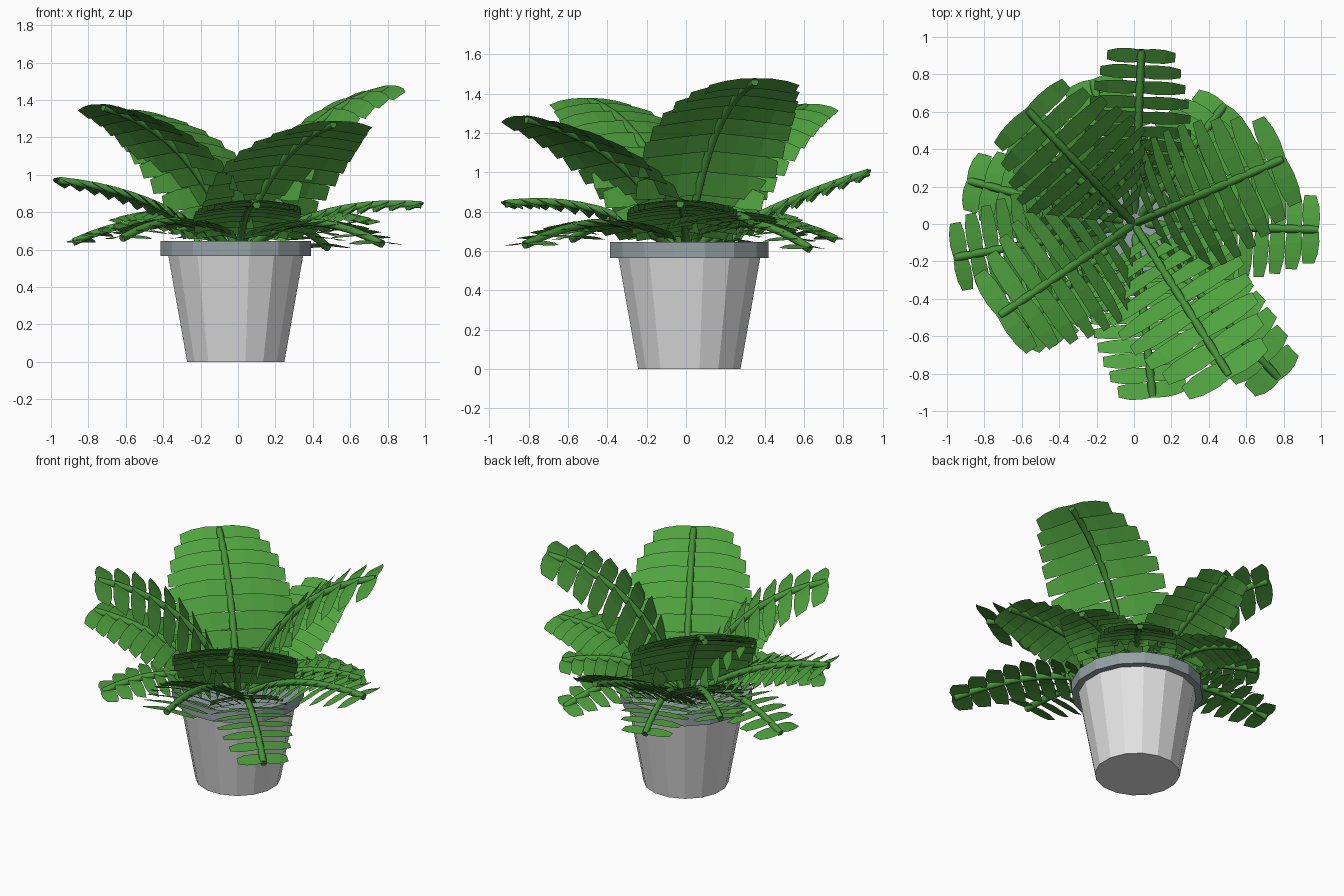
import bpy, bmesh
from math import pi
from mathutils import Vector, Matrix

if "Cube" in bpy.data.objects:
    bpy.data.objects.remove(bpy.data.objects["Cube"])


def material(name, rgb):
    m = bpy.data.materials.new(name)
    m.use_nodes = True
    m.diffuse_color = (*rgb, 1)
    m.node_tree.nodes["Principled BSDF"].inputs["Base Color"].default_value = (*rgb, 1)
    return m


LEAF = material("leaf green", (0.08, 0.365, 0.05))
STEM = material("stem green", (0.065, 0.30, 0.042))
POT = material("pale grey", (0.77, 0.77, 0.77))
RIM = material("blue grey", (0.30, 0.36, 0.38))


def add_mesh(name, bm, mat):
    mesh = bpy.data.meshes.new(name)
    bm.to_mesh(mesh)
    bm.free()
    mesh.materials.append(mat)
    obj = bpy.data.objects.new(name, mesh)
    bpy.context.collection.objects.link(obj)
    return obj


def lathe(name, profile, mat, sides=16):
    """Turn a radius/height profile into a faceted solid, capped at both ends."""
    bm = bmesh.new()
    rings = []
    for r, z in profile:
        rings.append([bm.verts.new(Matrix.Rotation(2 * pi * (i + 0.5) / sides, 3, 'Z')
                                   @ Vector((r, 0, z))) for i in range(sides)])
    for a, b in zip(rings, rings[1:]):
        for i in range(sides):
            j = (i + 1) % sides
            bm.faces.new((a[i], a[j], b[j], b[i]))
    bm.faces.new(rings[0][::-1])
    bm.faces.new(rings[-1])
    obj = add_mesh(name, bm, mat)
    obj.location = (-0.012, 0.017, 0)


# Pot body, and its rim with the filled top
lathe("pot", [(0.265, 0), (0.368, 0.57)], POT)
lathe("pot_rim", [(0.36, 0.565), (0.41, 0.565), (0.41, 0.645), (0.36, 0.645), (0.35, 0.625)], RIM)


def frond(name, tip, arch, bend, root, half_width, pairs, first):
    """Arching stem with a row of paired blunt leaflets."""
    end = Vector(tip)
    out = Vector((end.x, end.y, 0))
    start = out * root + Vector((0, 0, 0.61))
    ctrl = out * bend + Vector((0, 0, arch))

    def point(t):
        return start * (1 - t) ** 2 + ctrl * 2 * t * (1 - t) + end * t * t

    # Stem
    curve = bpy.data.curves.new(name + "_stem", 'CURVE')
    curve.dimensions = '3D'
    curve.bevel_depth = 0.022
    curve.bevel_resolution = 1
    curve.use_fill_caps = True
    spline = curve.splines.new('POLY')
    steps = 10
    spline.points.add(steps)
    for i, p in enumerate(spline.points):
        p.co = (*point(i / steps), 1)
    curve.materials.append(STEM)
    bpy.context.collection.objects.link(bpy.data.objects.new(name + "_stem", curve))

    # Leaflets: strips that swell in the middle, droop outward and overlap like shingles
    bm = bmesh.new()
    side = Vector((-out.y, out.x, 0)).normalized()
    for k in range(pairs):
        f = k / (pairs - 1)
        t = first + (0.97 - first) * f
        centre = point(t)
        slope = 2 * ((ctrl - start) * (1 - t) + (end - ctrl) * t)
        pitch = slope.length * (0.97 - first) / (pairs - 1)
        along = slope.normalized()
        up = along.cross(side)
        if up.z < 0:
            up = -up
        reach = half_width * (1 - 0.9 * (f - 0.45) ** 2 - 0.12 * f)
        for s in (-1, 1):
            rows = []
            for u, w in ((0, 0.42), (0.35, 0.5), (0.7, 0.47), (1, 0.33)):
                mid = centre + side * s * u * reach - up * 0.12 * reach * u * u
                mid -= along * 0.05 * reach * u * u
                rows.append([bm.verts.new(mid + along * e * w * pitch + up * e * 0.014)
                             for e in (-1, 1)])
            for a, b in zip(rows, rows[1:]):
                quad = (a[0], a[1], b[1], b[0])
                bm.faces.new(quad if s < 0 else quad[::-1])
    add_mesh(name + "_leaflets", bm, LEAF)


# Tall upright fronds, rising steeply from the middle
for i, tip in enumerate([(0.80, 0.35, 1.46), (-0.57, 0.61, 1.33),
                         (-0.72, -0.49, 1.36), (0.51, -0.81, 1.27)]):
    frond(f"tall_frond_{i + 1}", tip, tip[2] - 0.11, 0.34, 0.02, 0.41, 9, 0.15)

# Spreading fronds of middle height
for i, (tip, arch) in enumerate([((0.04, 0.93, 1.0), 0.84), ((-0.96, -0.18, 0.97), 0.92),
                                 ((0.98, -0.03, 0.84), 0.88), ((0.10, -0.92, 0.84), 0.9)]):
    frond(f"middle_frond_{i + 1}", tip, arch, 0.45, 0.07, 0.3, 10, 0.2)

# Low drooping fronds
for i, tip in enumerate([(-0.88, 0.23, 0.64), (0.77, -0.82, 0.63), (-0.22, 0.76, 0.66),
                         (0.48, 0.63, 0.61), (-0.62, -0.58, 0.66),
                         (-0.6, 0.48, 0.76), (0.7, 0.33, 0.75)]):
    frond(f"low_frond_{i + 1}", tip, 0.87, 0.44, 0.08, 0.26, 9, 0.23)
